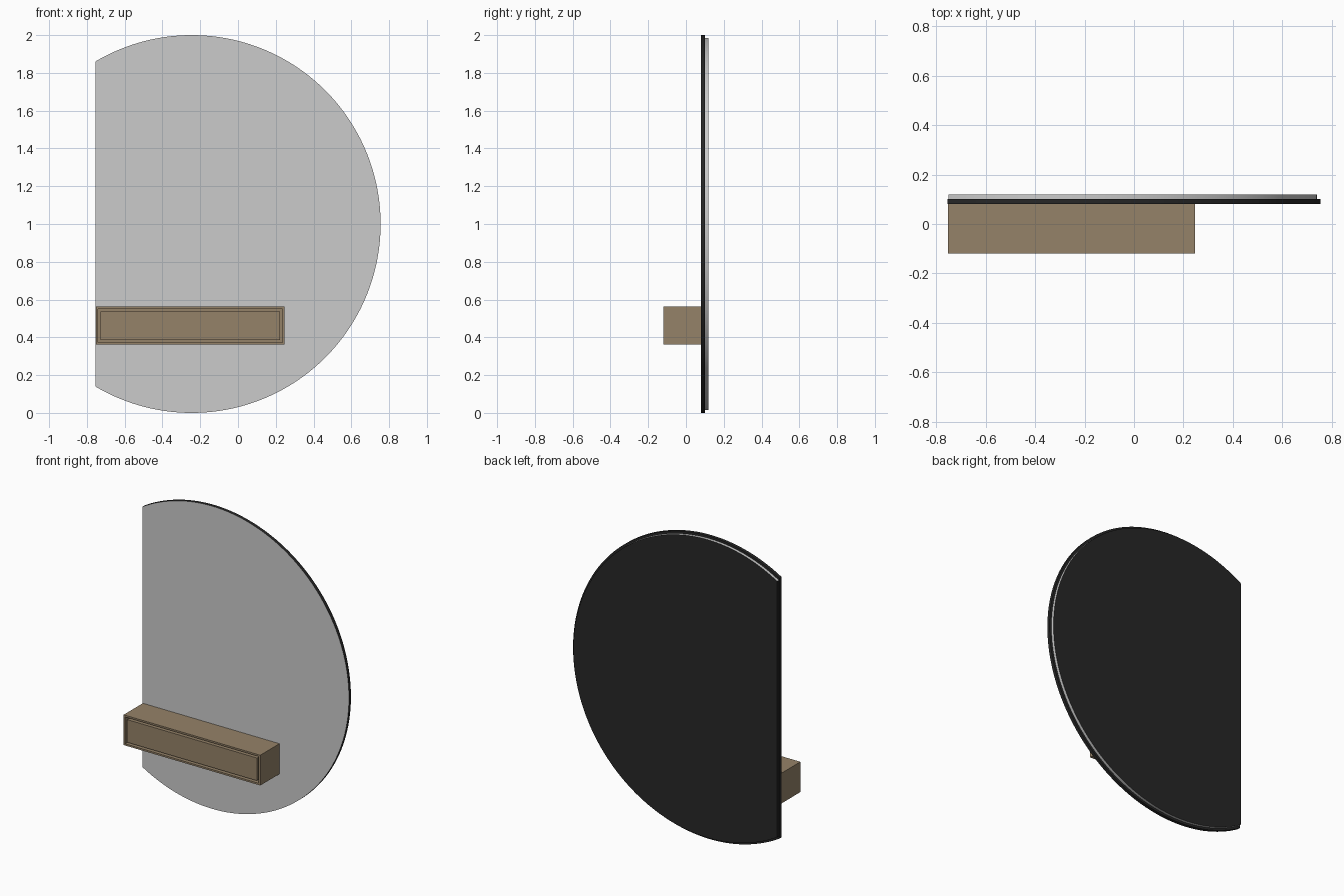
import bpy, bmesh, math

if "Cube" in bpy.data.objects:
    bpy.data.objects.remove(bpy.data.objects["Cube"])

CX, CZ = -0.245, 1.0      # disc centre


def material(name, rgb):
    m = bpy.data.materials.new(name)
    m.diffuse_color = (*rgb, 1)
    m.use_nodes = True
    m.node_tree.nodes["Principled BSDF"].inputs["Base Color"].default_value = m.diffuse_color
    return m


def finish(bm, name, mats, smooth=False):
    bmesh.ops.recalc_face_normals(bm, faces=bm.faces[:])
    me = bpy.data.meshes.new(name)
    bm.to_mesh(me)
    bm.free()
    ob = bpy.data.objects.new(name, me)
    bpy.context.collection.objects.link(ob)
    for m in mats:
        me.materials.append(m)
    if smooth:
        bpy.ops.object.select_all(action='DESELECT')
        ob.select_set(True)
        bpy.context.view_layer.objects.active = ob
        bpy.ops.object.shade_smooth_by_angle(angle=math.radians(30))
    return ob


def cut_disc(name, r, x_cut, y0, y1, mats, pick, n=144):
    """Disc with its left side cut straight; pick(normal) gives the material slot."""
    a = math.acos((x_cut - CX) / r)
    bm = bmesh.new()
    ring = []
    for i in range(n + 1):
        t = -a + 2 * a * i / n
        ring.append(bm.verts.new((CX + r * math.cos(t), y0, CZ + r * math.sin(t))))
    face = bm.faces.new(ring)
    ext = bmesh.ops.extrude_face_region(bm, geom=[face], use_keep_orig=True)
    bmesh.ops.translate(bm, vec=(0, y1 - y0, 0),
                        verts=[v for v in ext['geom'] if isinstance(v, bmesh.types.BMVert)])
    bmesh.ops.recalc_face_normals(bm, faces=bm.faces[:])
    for f in bm.faces:
        f.material_index = pick(f.normal)
    return finish(bm, name, mats, True)


def box(bm, lo, hi):
    vs = bmesh.ops.create_cube(bm, size=1)['verts']
    for v in vs:
        v.co = [lo[k] + (v.co[k] + 0.5) * (hi[k] - lo[k]) for k in range(3)]
    return vs


black = material("black", (0.02, 0.02, 0.02))
glass = material("mirror_grey", (0.6, 0.6, 0.6))
wood = material("wood", (0.30, 0.225, 0.14))

# Mirror panel: grey face, black edge and back
cut_disc("mirror_panel", 1.0, -0.755, 0.08, 0.101, [black, glass],
         lambda n: 1 if n.y < -0.9 else 0)

# Backing plate: light strip around the arc, black back and straight side
cut_disc("backing_light_strip", 0.985, -0.75, 0.101, 0.12, [black, glass],
         lambda n: 0 if abs(n.y) > 0.9 or n.x < -0.9 else 1)

# Cabinet: open-fronted wooden shell
X0, X1, Y0, Y1, Z0, Z1, T = -0.752, 0.247, -0.12, 0.08, 0.362, 0.562, 0.016
bm = bmesh.new()
box(bm, (X0, Y0, Z0), (X1, Y1, Z1))
front = min(bm.faces, key=lambda f: f.calc_center_median().y)
bmesh.ops.inset_region(bm, faces=[front], thickness=T)
ext = bmesh.ops.extrude_face_region(bm, geom=[front])
bmesh.ops.delete(bm, geom=[front], context='FACES_ONLY') if front.is_valid else None
bmesh.ops.translate(bm, vec=(0, Y1 - Y0 - T, 0),
                    verts=[v for v in ext['geom'] if isinstance(v, bmesh.types.BMVert)])
finish(bm, "cabinet_shell", [wood])

# Drawer: sits in the shell with a narrow gap all round
G = T + 0.009
bm = bmesh.new()
box(bm, (X0 + G, Y0, Z0 + G), (X1 - G, Y1 - T, Z1 - G))
finish(bm, "drawer", [wood])
